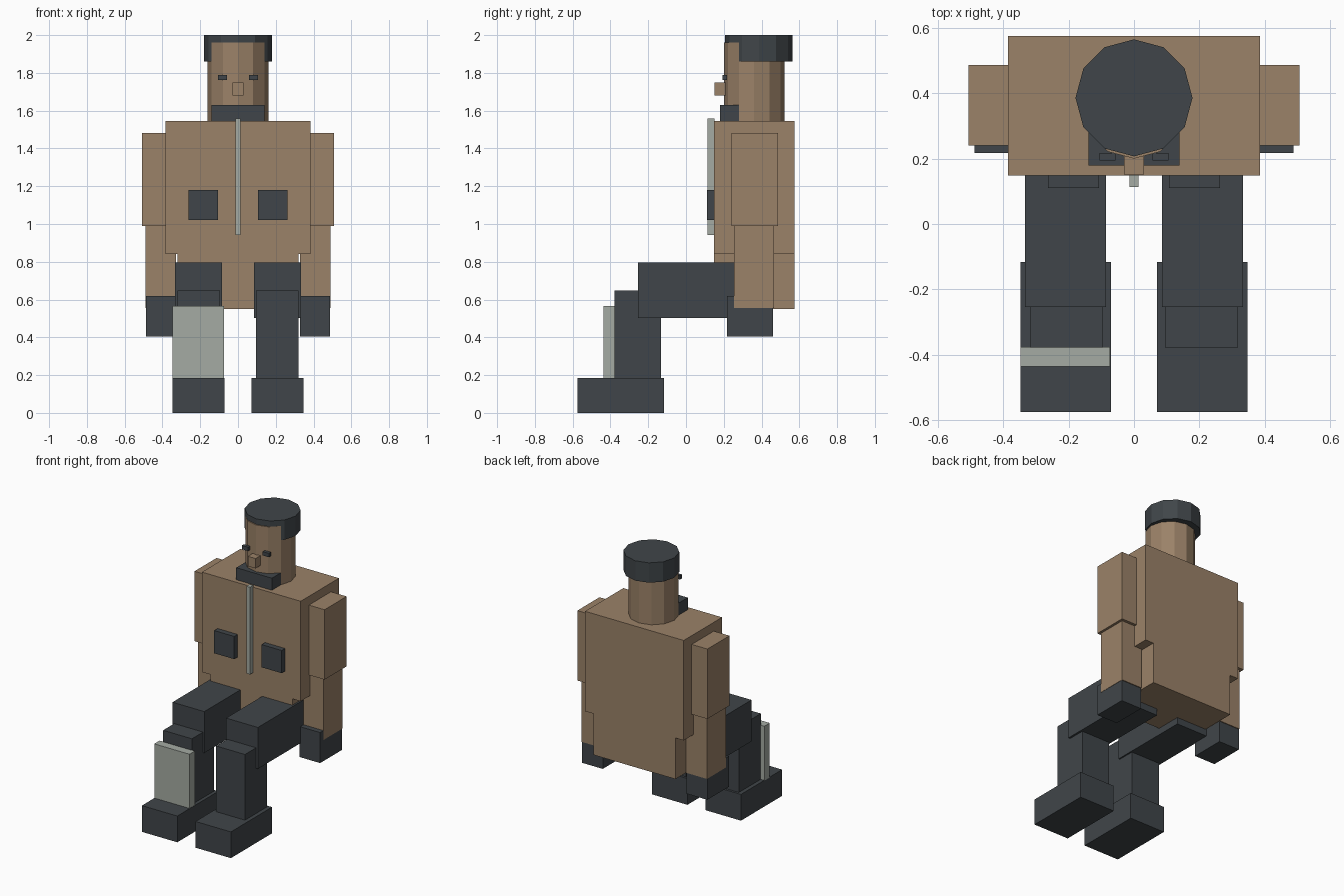
import bpy, math

if "Cube" in bpy.data.objects:
    bpy.data.objects.remove(bpy.data.objects["Cube"])


def material(name, r, g, b):
    m = bpy.data.materials.new(name)
    m.diffuse_color = (r, g, b, 1)
    m.use_nodes = True
    m.node_tree.nodes["Principled BSDF"].inputs["Base Color"].default_value = m.diffuse_color
    return m


TAN = material("tan", 0.328, 0.223, 0.138)
DARK = material("dark slate", 0.051, 0.060, 0.067)
PALE = material("pale grey", 0.376, 0.407, 0.366)


def prism(name, outline, axis, lo, hi, mat):
    """Extrude a closed outline along y (outline in x, z) or z (outline in x, y)."""
    def point(p, d):
        return (p[0], d, p[1]) if axis == "y" else (p[0], p[1], d)
    n = len(outline)
    verts = [point(p, lo) for p in outline] + [point(p, hi) for p in outline]
    faces = [tuple(range(n))[::-1], tuple(range(n, 2 * n))]
    faces += [(i, (i + 1) % n, n + (i + 1) % n, n + i) for i in range(n)]
    if axis == "y":  # swapped axes reverse the winding
        faces = [f[::-1] for f in faces]
    mesh = bpy.data.meshes.new(name)
    mesh.from_pydata(verts, [], faces)
    mesh.materials.append(mat)
    ob = bpy.data.objects.new(name, mesh)
    bpy.context.collection.objects.link(ob)
    return ob


def box(name, x, y, z, mat):
    outline = [(x[0], y[0]), (x[1], y[0]), (x[1], y[1]), (x[0], y[1])]
    return prism(name, outline, "z", z[0], z[1], mat)


def pair(name, x, y, z, mat):
    box("right_" + name, x, y, z, mat)
    box("left_" + name, (-x[1], -x[0]), y, z, mat)


def ring(radius, cy):
    """Twelve-sided outline whose first corner points to the front."""
    return [(radius * math.sin(math.radians(30 * i)),
             cy - radius * math.cos(math.radians(30 * i))) for i in range(12)]


# Jacket: wide chest stepping in to the hips
prism("jacket", [(-0.32, 0.55), (0.32, 0.55), (0.32, 0.84), (0.385, 0.84),
                 (0.385, 1.545), (-0.385, 1.545), (-0.385, 0.84), (-0.32, 0.84)],
      "y", 0.148, 0.575, TAN)
box("zip", (-0.014, 0.014), (0.113, 0.15), (0.943, 1.558), PALE)
pair("pocket", (0.107, 0.263), (0.11, 0.15), (1.02, 1.18), DARK)

# Arms
pair("upper_arm", (0.31, 0.507), (0.24, 0.486), (0.99, 1.483), TAN)
pair("forearm", (0.327, 0.49), (0.255, 0.466), (0.555, 0.995), TAN)
pair("hand", (0.327, 0.488), (0.218, 0.46), (0.405, 0.62), DARK)

# Seated legs
pair("thigh", (0.085, 0.333), (-0.254, 0.33), (0.503, 0.795), DARK)
pair("shin", (0.095, 0.319), (-0.378, -0.133), (0.18, 0.648), DARK)
pair("boot", (0.071, 0.347), (-0.575, -0.117), (0, 0.185), DARK)
box("shin_guard", (-0.348, -0.073), (-0.436, -0.376), (0.183, 0.567), PALE)

# Head and face
prism("head", ring(0.161, 0.361), "z", 1.53, 1.96, TAN)
box("nose", (-0.03, 0.03), (0.152, 0.22), (1.68, 1.75), TAN)
box("beard", (-0.139, 0.139), (0.179, 0.28), (1.54, 1.63), DARK)
pair("eye", (0.057, 0.106), (0.194, 0.217), (1.763, 1.79), DARK)

# Hair: full crown, and lower band left open over the forehead
hair = ring(0.179, 0.386)
prism("hair_crown", hair, "z", 1.94, 2.0, DARK)
prism("hair_band", hair[1:], "z", 1.86, 1.94, DARK)
